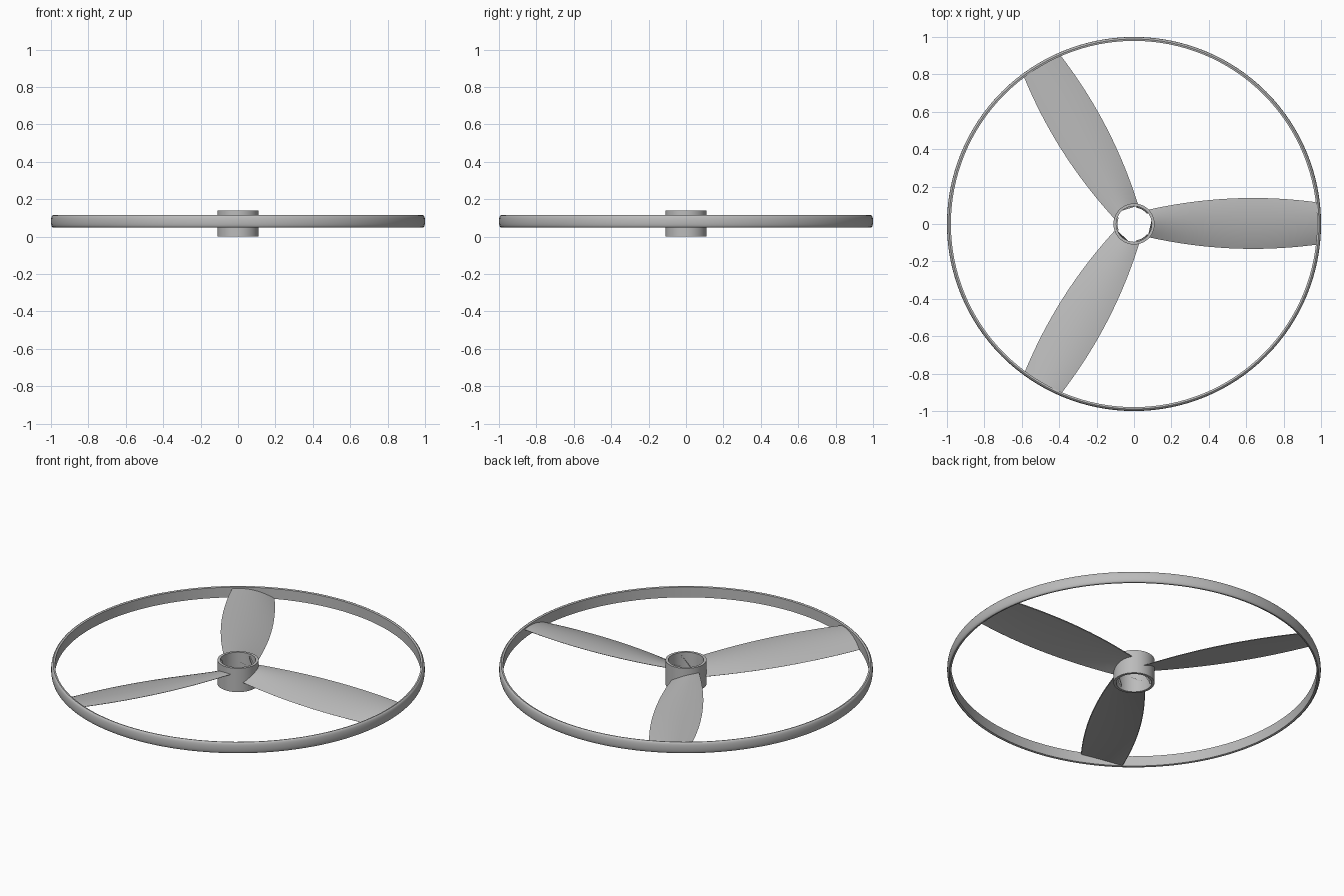
import bpy, bmesh
from math import cos, sin, pi, sqrt, radians

if "Cube" in bpy.data.objects:
    bpy.data.objects.remove(bpy.data.objects["Cube"])

grey = bpy.data.materials.new("light grey plastic")
colour = (0.5, 0.5, 0.5, 1)
grey.diffuse_color = colour
grey.use_nodes = True
grey.node_tree.nodes["Principled BSDF"].inputs["Base Color"].default_value = colour


def loft(name, rows, closed_rows):
    """Skin a list of closed loops of points, with end caps unless the rows close up."""
    bm = bmesh.new()
    loops = [[bm.verts.new(p) for p in row] for row in rows]
    n = len(loops[0])
    pairs = list(zip(loops, loops[1:]))
    if closed_rows:
        pairs.append((loops[-1], loops[0]))
    for a, b in pairs:
        for i in range(n):
            j = (i + 1) % n
            bm.faces.new((a[i], a[j], b[j], b[i]))
    if not closed_rows:
        bm.faces.new(loops[0])
        bm.faces.new(loops[-1])
    bmesh.ops.recalc_face_normals(bm, faces=bm.faces)
    mesh = bpy.data.meshes.new(name)
    bm.to_mesh(mesh)
    bm.free()
    mesh.materials.append(grey)
    obj = bpy.data.objects.new(name, mesh)
    bpy.context.collection.objects.link(obj)
    bpy.ops.object.select_all(action='DESELECT')
    obj.select_set(True)
    bpy.context.view_layer.objects.active = obj
    bpy.ops.object.shade_smooth_by_angle(angle=radians(35))
    return obj


def revolve(name, profile, steps):
    angles = [2 * pi * i / steps for i in range(steps)]
    return loft(name, [[(r * cos(a), r * sin(a), z) for r, z in profile] for a in angles], True)


# Outer ring: flat inside, bulging outside
bulge = [(0.985 + 0.015 * cos(a) ** 0.6, 0.082 + 0.033 * sin(a))
         for a in [radians(d) for d in range(-84, 85, 14)]]
revolve("outer_ring", [(0.979, 0.052), *bulge, (0.979, 0.112)], 128)

# Hub tube
revolve("hub", [(0.095, 0), (0.11, 0), (0.11, 0.14), (0.095, 0.14)], 64)


def blade_section(t, points=14):
    """Cambered, pitched section at t along the blade (0 root, 1 tip)."""
    half = 0.136 - 0.21 * (0.1 + 0.88 * t - 0.65) ** 2
    row = []
    for k in range(2 * points):
        top = k <= points
        s = -cos(pi * k / points)
        y = half * s + 0.003
        arch = 1 - s * s
        z = 0.077 + 0.024 * s + arch * (0.018 if top else 0.006)
        z += 0.0015 if top else -0.0015
        # The root follows the hub wall and the tip follows the ring
        root, tip = sqrt(0.102 ** 2 - (0.072 * s) ** 2), sqrt(0.985 ** 2 - y * y)
        row.append((root + (tip - root) * t, y, z))
    return row


# Three blades, and three slanted guide ribs inside the hub between them
for i in range(3):
    blade = loft(f"blade_{i + 1}", [blade_section(k / 24) for k in range(25)], False)
    blade.rotation_euler.z = i * 2 * pi / 3

    rows = []
    for k in range(9):
        a = radians(-22 + 44 * k / 8)
        z = 0.02 + 0.1 * k / 8
        rows.append([(r * cos(a), r * sin(a), z + dz)
                     for r, dz in ((0.097, -0.008), (0.088, -0.008), (0.088, 0.008), (0.097, 0.008))])
    rib = loft(f"guide_rib_{i + 1}", rows, False)
    rib.rotation_euler.z = pi / 3 + i * 2 * pi / 3
